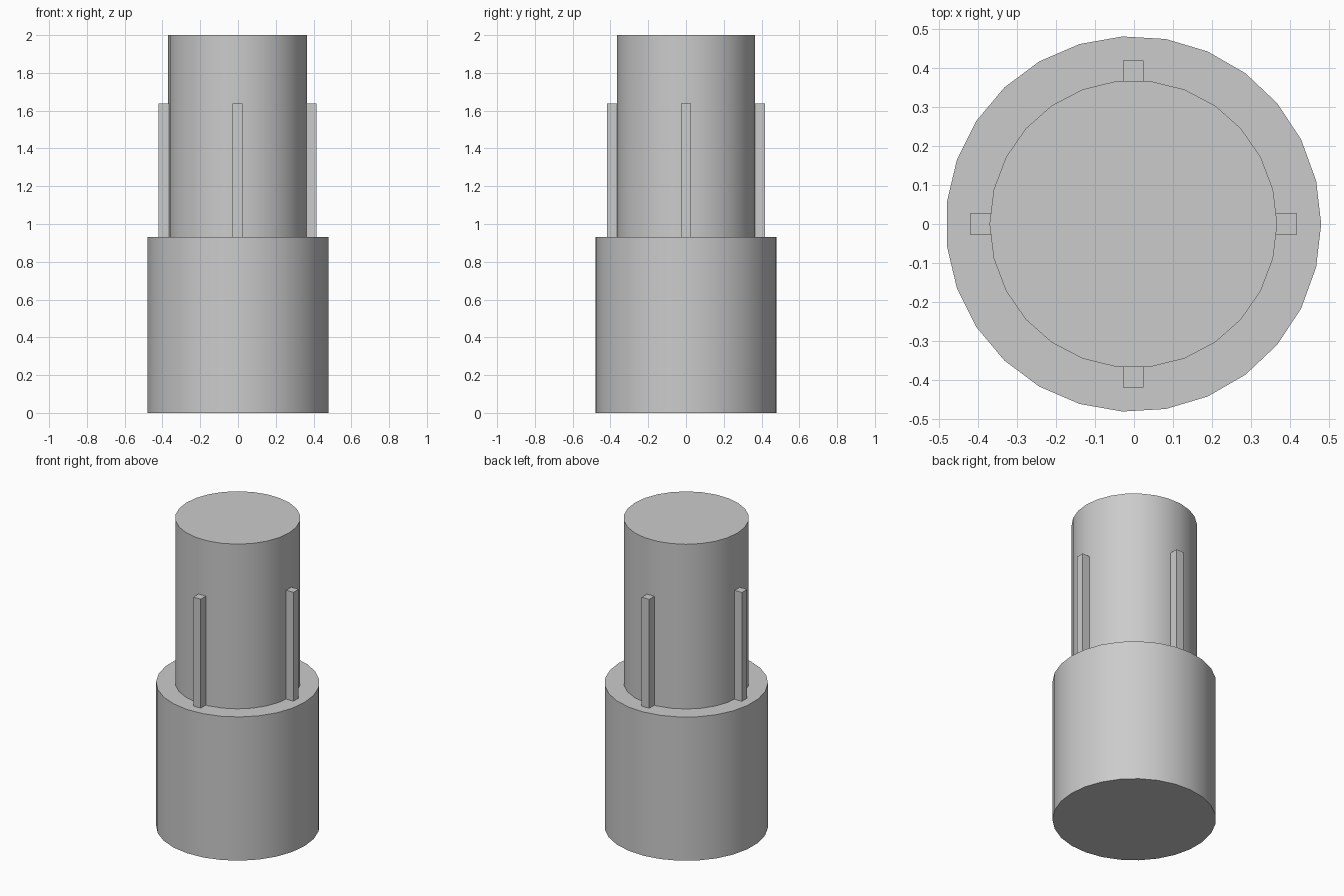
import bpy
import math

if "Cube" in bpy.data.objects:
    bpy.data.objects.remove(bpy.data.objects["Cube"], do_unlink=True)

GREY = (0.6, 0.6, 0.6, 1.0)
CENTRE_X = -0.0016
BASE_TOP = 0.932

grey = bpy.data.materials.new("plain_grey")
grey.use_nodes = True
grey.diffuse_color = GREY
grey.node_tree.nodes["Principled BSDF"].inputs["Base Color"].default_value = GREY


def finish(name):
    obj = bpy.context.object
    obj.name = name
    obj.data.materials.append(grey)
    return obj


def cylinder(name, sides, radius, bottom, top):
    bpy.ops.mesh.primitive_cylinder_add(
        vertices=sides, radius=radius, depth=top - bottom,
        location=(CENTRE_X, 0, (bottom + top) / 2),
        rotation=(0, 0, -math.pi / 2))  # first corner points to +x
    finish(name)
    bpy.ops.object.transform_apply(location=False, rotation=True, scale=False)
    bpy.ops.object.shade_smooth_by_angle(angle=math.radians(30))


def key(name, angle):
    # Slim upright bar, its inner edge sunk slightly into the shaft
    inner, outer, width, top = 0.355, 0.418, 0.053, 1.638
    mid = (inner + outer) / 2
    bpy.ops.mesh.primitive_cube_add(
        size=1,
        location=(CENTRE_X + mid * math.cos(angle), mid * math.sin(angle),
                  (BASE_TOP + top) / 2),
        rotation=(0, 0, angle))
    obj = finish(name)
    obj.scale = (outer - inner, width, top - BASE_TOP)
    bpy.ops.object.transform_apply(location=False, rotation=True, scale=True)


# Wide base and narrower shaft
cylinder("base", 27, 0.4805, 0, BASE_TOP)
cylinder("shaft", 26, 0.368, BASE_TOP, 2)

# Four keys around the shaft
for i, side in enumerate(("left", "back", "right", "front")):
    key(side + "_key", i * math.pi / 2)
